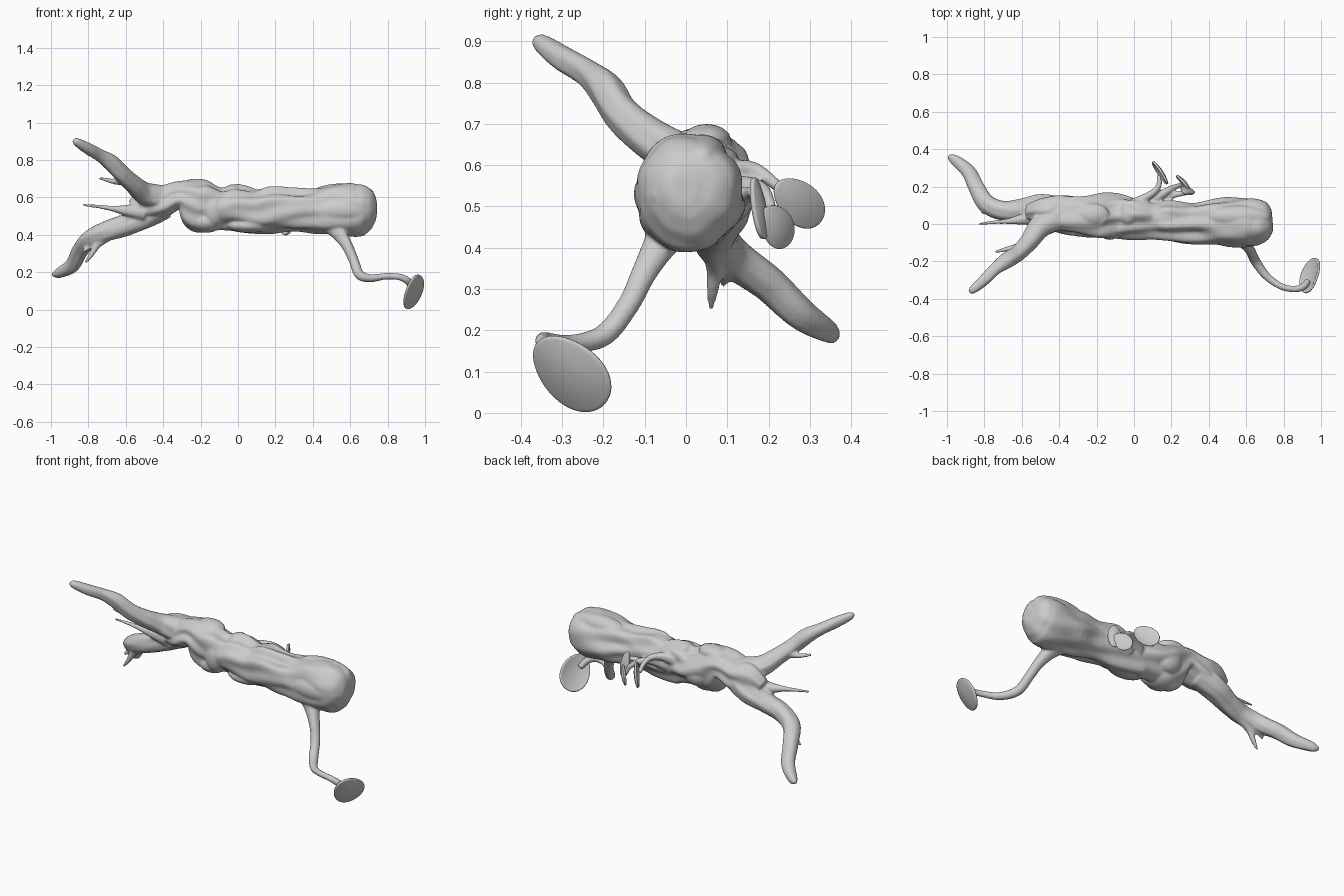
import bpy, bmesh, math
from mathutils import Vector, noise


def spline(pts, steps):
    """Catmull-Rom through rows of numbers."""
    rows = [Vector(p) for p in pts]
    out = []
    for i in range(len(rows) - 1):
        a, b, c, d = rows[max(i - 1, 0)], rows[i], rows[i + 1], rows[min(i + 2, len(rows) - 1)]
        for s in range(steps):
            t = s / steps
            out.append(0.5 * (2 * b + (c - a) * t + (2 * a - 5 * b + 4 * c - d) * t * t
                              + (3 * b - a - 3 * c + d) * t ** 3))
    return out + [rows[-1]]


def tube(bm, pts, bark=0.1, sides=24, steps=6):
    """Loft along rows of x, y, z, side radius, upright radius, with bark ripples."""
    rows = spline([tuple(p) + (p[3],) if len(p) == 4 else p for p in pts], steps)
    rings = []
    for i, r in enumerate(rows):
        p = Vector(r[:3])
        tan = (Vector(rows[min(i + 1, len(rows) - 1)][:3]) - Vector(rows[max(i - 1, 0)][:3])).normalized()
        u = tan.cross(Vector((0, 0, 1))).normalized()
        v = u.cross(tan)
        fade = bark * min(1, max(0.35, (0.76 - p.x) / 0.3))
        ring = []
        for k in range(sides):
            a = 2 * math.pi * k / sides
            n = noise.noise(Vector((p.x * 6, 1.7 * math.cos(a), 1.7 * math.sin(a) + p.y * 4)))
            f = 1 + fade * (1.4 * n + 0.35 * math.sin(3 * a + 8 * p.x) + 0.3 * math.sin(8 * a - 12 * p.x))
            ring.append(bm.verts.new(p + f * (u * math.cos(a) * r[3] + v * math.sin(a) * r[4])))
        rings.append(ring)
    for A, B in zip(rings, rings[1:]):
        for k in range(sides):
            j = (k + 1) % sides
            bm.faces.new((A[k], A[j], B[j], B[k]))
    bm.faces.new(rings[0][::-1])
    bm.faces.new(rings[-1])


def finish(bm, name):
    bmesh.ops.recalc_face_normals(bm, faces=bm.faces)
    me = bpy.data.meshes.new(name)
    bm.to_mesh(me)
    bm.free()
    for f in me.polygons:
        f.use_smooth = True
    ob = bpy.data.objects.new(name, me)
    bpy.context.collection.objects.link(ob)
    return ob


def lump(bm, c, s):
    ret = bmesh.ops.create_icosphere(bm, subdivisions=3, radius=1)
    for v in ret["verts"]:
        v.co = Vector(c) + v.co * Vector(s)


def cap(name, centre, half_long, normal, width, dome):
    """Thin domed oval cap."""
    bm = bmesh.new()
    L = Vector(half_long)
    n = Vector(normal)
    n = (n - L * (n.dot(L) / L.length_squared)).normalized()
    w = n.cross(L).normalized() * width
    C = Vector(centre)
    last, N = None, 24
    mid = bm.verts.new(C + n * dome)
    for r in (0.3, 0.55, 0.78, 0.93, 1.0):
        ring = []
        for k in range(N):
            a = 2 * math.pi * k / N
            x, y = r * math.cos(a), r * math.sin(a) * (1 + 0.12 * math.cos(a))
            ring.append(bm.verts.new(C + L * x + w * y + n * dome * (1 - r * r)))
        for k in range(N):
            j = (k + 1) % N
            bm.faces.new((last[k], ring[k], ring[j], last[j]) if last else (mid, ring[k], ring[j]))
        last = ring
    ob = finish(bm, name)
    m = ob.modifiers.new("thickness", "SOLIDIFY")
    m.thickness = 0.013
    m.offset = 0
    s = ob.modifiers.new("round", "SUBSURF")
    s.levels = s.render_levels = 1


# Log: trunk, forked branches, twigs and knots, fused by remeshing
bm = bmesh.new()
tube(bm, [(-0.56, 0.06, 0.53, 0.05, 0.06), (-0.48, 0.06, 0.565, 0.08, 0.09),
          (-0.4, 0.055, 0.575, 0.105, 0.085), (-0.3, 0.045, 0.605, 0.105, 0.078),
          (-0.2, 0.035, 0.56, 0.115, 0.135), (-0.09, 0.035, 0.54, 0.11, 0.107),
          (0.0, 0.03, 0.545, 0.105, 0.122), (0.1, 0.02, 0.528, 0.098, 0.114),
          (0.2, 0.015, 0.53, 0.105, 0.12), (0.4, 0.005, 0.532, 0.12, 0.115),
          (0.6, 0.008, 0.53, 0.128, 0.142), (0.67, 0.006, 0.538, 0.122, 0.13),
          (0.71, 0.002, 0.54, 0.1, 0.105), (0.733, 0.0, 0.54, 0.065, 0.07),
          (0.742, 0.0, 0.54, 0.03, 0.035)], bark=0.14, sides=64)
# upper branch
tube(bm, [(-0.4, 0.04, 0.59, 0.075), (-0.5, -0.01, 0.62, 0.062), (-0.56, -0.09, 0.67, 0.05),
          (-0.62, -0.155, 0.725, 0.044), (-0.68, -0.195, 0.785, 0.044), (-0.74, -0.24, 0.825, 0.034),
          (-0.8, -0.3, 0.86, 0.031), (-0.86, -0.35, 0.895, 0.023), (-0.88, -0.364, 0.905, 0.01)])
# lower branch
tube(bm, [(-0.4, 0.07, 0.56, 0.08), (-0.5, 0.09, 0.5, 0.07), (-0.6, 0.075, 0.455, 0.06),
          (-0.7, 0.07, 0.42, 0.053), (-0.79, 0.11, 0.378, 0.048), (-0.845, 0.2, 0.315, 0.043),
          (-0.885, 0.28, 0.238, 0.038), (-0.96, 0.345, 0.195, 0.027), (-0.995, 0.362, 0.187, 0.01)])
# twigs
for t in ([(-0.5, 0.04, 0.52, 0.05), (-0.6, 0.025, 0.53, 0.03), (-0.67, 0.015, 0.54, 0.016), (-0.74, 0.01, 0.55, 0.011), (-0.83, 0.0, 0.56, 0.007)],
          [(-0.58, -0.12, 0.69, 0.03), (-0.66, -0.13, 0.685, 0.016), (-0.74, -0.15, 0.703, 0.008)],
          [(-0.68, 0.07, 0.41, 0.035), (-0.75, 0.07, 0.35, 0.022), (-0.78, 0.065, 0.3, 0.015), (-0.815, 0.06, 0.25, 0.007)],
          [(-0.76, 0.1, 0.36, 0.022), (-0.83, 0.09, 0.31, 0.008)]):
    tube(bm, t, bark=0.03, sides=12)
# long drooping stem
tube(bm, [(0.5, -0.03, 0.46, 0.06), (0.54, -0.06, 0.41, 0.042), (0.585, -0.1, 0.34, 0.031),
          (0.62, -0.14, 0.26, 0.027), (0.65, -0.2, 0.187, 0.027), (0.71, -0.28, 0.168, 0.022),
          (0.79, -0.335, 0.178, 0.018), (0.86, -0.348, 0.175, 0.018), (0.905, -0.335, 0.155, 0.02),
          (0.93, -0.305, 0.12, 0.018)], bark=0.1, sides=16)
# back stems
for t in ([(0.0, 0.1, 0.57, 0.04), (0.06, 0.14, 0.59, 0.024), (0.11, 0.175, 0.585, 0.018), (0.135, 0.215, 0.555, 0.015), (0.13, 0.26, 0.52, 0.012)],
          [(0.06, 0.1, 0.53, 0.04), (0.13, 0.145, 0.55, 0.024), (0.19, 0.185, 0.54, 0.018), (0.24, 0.205, 0.5, 0.014), (0.255, 0.21, 0.46, 0.012)],
          [(0.12, 0.1, 0.5, 0.03), (0.2, 0.15, 0.53, 0.018), (0.27, 0.165, 0.53, 0.014), (0.28, 0.165, 0.49, 0.012)]):
    tube(bm, t, bark=0.05, sides=14)
# knots and bulges
for c, s in (((-0.17, 0.02, 0.47), (0.09, 0.09, 0.06)), ((-0.22, 0.05, 0.66), (0.09, 0.06, 0.04)),
             ((-0.15, 0.11, 0.53), (0.08, 0.055, 0.07)), ((-0.03, 0.05, 0.62), (0.05, 0.06, 0.05)),
             ((0.06, 0.0, 0.45), (0.12, 0.07, 0.04)), ((0.17, 0.03, 0.61), (0.09, 0.06, 0.042)),
             ((-0.13, -0.03, 0.53), (0.06, 0.055, 0.09)), ((0.56, 0.04, 0.62), (0.17, 0.06, 0.055)),
             ((0.56, -0.06, 0.53), (0.17, 0.067, 0.07))):
    lump(bm, c, s)
log = finish(bm, "log")
m = log.modifiers.new("fuse", "REMESH")
m.mode = "VOXEL"
m.voxel_size = 0.0065
m.use_smooth_shade = True
m = log.modifiers.new("soften", "SMOOTH")
m.factor = 0.5
m.iterations = 7

# Oval caps at the stem tips
cap("stem_cap", (0.938, -0.277, 0.098), (0.0, 0.082, -0.077), (0.8, -0.42, -0.42), 0.088, 0.015)
cap("back_cap_large", (0.138, 0.272, 0.51), (-0.04, 0.055, -0.045), (0.7, 0.5, -0.2), 0.05, 0.012)
cap("back_cap_small", (0.262, 0.218, 0.452), (-0.03, 0.03, -0.042), (0.65, 0.6, -0.1), 0.045, 0.012)
cap("back_cap_hanging", (0.285, 0.175, 0.495), (0.01, 0.012, -0.075), (0.35, 0.9, 0.1), 0.038, 0.01)
